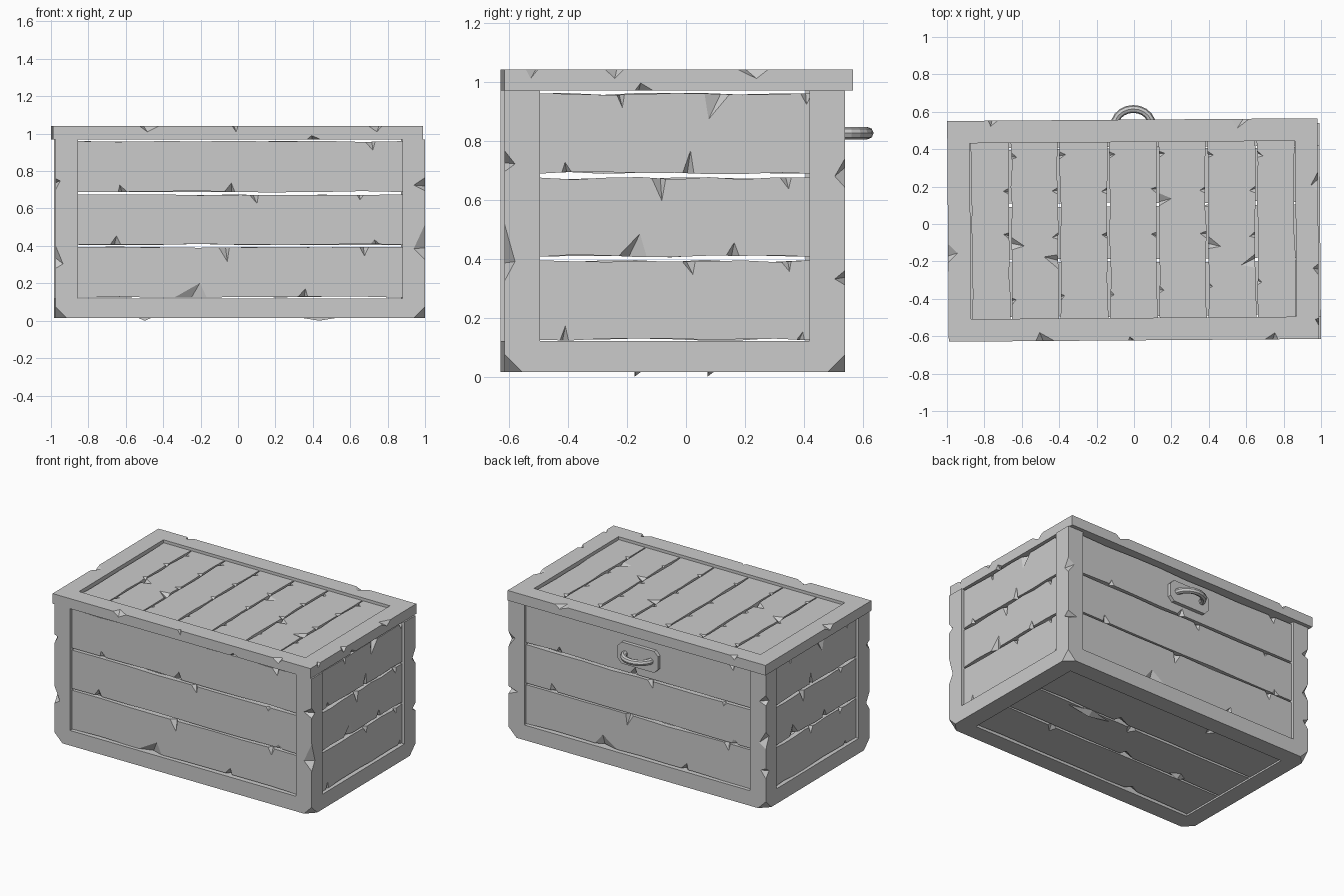
import bpy, bmesh, math, random
from mathutils import Vector, Matrix

random.seed(4)
old = bpy.data.objects.get("Cube")
if old:
    bpy.data.objects.remove(old, do_unlink=True)

wood = bpy.data.materials.new("grey_wood")
wood.use_nodes = True
GREY = (0.6, 0.6, 0.6, 1)
wood.diffuse_color = GREY
wood.node_tree.nodes["Principled BSDF"].inputs["Base Color"].default_value = GREY

X, Y, Z = Vector((1, 0, 0)), Vector((0, 1, 0)), Vector((0, 0, 1))
TILT = 0.0075                      # the whole chest stands slightly turned
B0, B1 = Vector((-0.98, -0.622, 0.015)), Vector((0.995, 0.532, 0.97))
L0, L1 = Vector((-0.995, -0.622, 0.97)), Vector((0.985, 0.558, 1.04))
RIM = 0.12
RECESS = 0.02


def add(name, bm):
    bmesh.ops.recalc_face_normals(bm, faces=bm.faces)
    mesh = bpy.data.meshes.new(name)
    bm.to_mesh(mesh)
    bm.free()
    mesh.materials.append(wood)
    ob = bpy.data.objects.new(name, mesh)
    bpy.context.collection.objects.link(ob)
    ob.rotation_euler.z = TILT
    return ob


def box(name, lo, hi):
    bm = bmesh.new()
    lo, hi = Vector(lo), Vector(hi)
    bmesh.ops.create_cube(bm, size=1, matrix=Matrix.Translation((lo + hi) / 2)
                          @ Matrix.Diagonal((*(hi - lo), 1)))
    return add(name, bm)


def tetra(points, name="cutter"):
    bm = bmesh.new()
    a, b, c, d = [bm.verts.new(p) for p in points]
    for f in ((a, b, c), (a, b, d), (a, c, d), (b, c, d)):
        bm.faces.new(f)
    return add(name, bm)


def chip(p, along, into, out, width, depth, thick):
    """Wedge that nicks the edge running through p."""
    a, b = p - along * width / 2, p + along * width / 2
    c = p + into * depth + along * width * random.uniform(-0.35, 0.35)
    d = p - out * thick + along * width * random.uniform(-0.2, 0.2)
    m = (c + d) / 2
    return tetra([m + (a - m) * 2, m + (b - m) * 2, c + (c - d) * 0.4, d + (d - c) * 0.4])


def corner_cut(corner, out, size):
    """Bevel a box corner; out holds the outward sign on each axis."""
    pts = [corner - axis * s * size for axis, s in zip((X, Y, Z), out)]
    mid = sum(pts, Vector()) / 3
    return tetra([mid + (p - mid) * 4 for p in pts] + [corner + Vector(out) * 0.2])


def carve(ob, cutters):
    for c in cutters:
        mod = ob.modifiers.new("cut", "BOOLEAN")
        mod.operation, mod.solver, mod.object = "DIFFERENCE", "EXACT", c
        c.hide_render = True
    bpy.context.view_layer.update()
    mesh = bpy.data.meshes.new_from_object(
        ob.evaluated_get(bpy.context.evaluated_depsgraph_get()))
    ob.modifiers.clear()
    ob.data = mesh
    for c in cutters:
        bpy.data.objects.remove(c, do_unlink=True)


def plank(name, origin, u, v, u0, u1, v0, v1, chips, thick=0.035):
    """Board with uneven long edges; chips are (place, side, width, depth)."""
    n = u.cross(v)
    steps = 8
    us = [u0 + (u1 - u0) * i / steps for i in range(steps + 1)]
    wob = lambda i: random.uniform(0, 0.009) if 0 < i < steps else 0.002
    line = [(a, v0 + wob(i)) for i, a in enumerate(us)]
    line += [(a, v1 - wob(i)) for i, a in enumerate(us)][::-1]
    bm = bmesh.new()
    face = bm.faces.new([bm.verts.new(origin + u * a + v * b) for a, b in line])
    ext = bmesh.ops.extrude_face_region(bm, geom=[face])
    bmesh.ops.translate(bm, vec=-n * thick,
                        verts=[g for g in ext["geom"] if isinstance(g, bmesh.types.BMVert)])
    ob = add(name, bm)
    carve(ob, [chip(origin + u * a + v * (v1 if s > 0 else v0), u, v * -s, n, w, d,
                    min(0.03, d * 0.6)) for a, s, w, d in chips])


# Body frame: posts and bottom rails left after opening every side
body = box("body_frame", B0, B1)
big = Vector((3, 3, 3))
W0, W1 = B0 + Vector((RIM, RIM, 0.105)), B1 - Vector((RIM, RIM, 0))
cuts = [box("cutter", B0 + Vector((0.06, 0.06, 0.06)), (B1.x - 0.06, B1.y - 0.06, 2)),
        box("cutter", (W0.x, -2, W0.z), (W1.x, 2, 2)),
        box("cutter", (-2, W0.y, W0.z), (2, W1.y, 2)),
        box("cutter", (W0.x, W0.y, -1), (W1.x, W1.y, 2))]
posts = {(1, -1): [(0.42, 0.19, 0.06), (0.73, 0.07, 0.06)],
         (-1, -1): [(0.34, 0.12, 0.04), (0.73, 0.06, 0.025)],
         (1, 1): [(0.69, 0.1, 0.05), (0.335, 0.05, 0.07)],
         (-1, 1): [(0.78, 0.07, 0.05), (0.5, 0.12, 0.05), (0.27, 0.07, 0.04)]}
for (sx, sy), nicks in posts.items():
    edge = Vector((B1.x if sx > 0 else B0.x, B1.y if sy > 0 else B0.y, 0))
    cuts += [chip(edge + Z * z, Z, X * -sx, Y * sy, h, d, 0.035) for z, h, d in nicks]
    cuts.append(corner_cut(edge + Z * B0.z, (sx, sy, -1), 0.06))
carve(body, cuts)

# Wall planks: three boards on each side
long_chips = [[(-0.08, 1, 0.06, 0.08), (0.67, 1, 0.05, 0.05),
               (-0.26, -1, 0.18, 0.08), (0.34, -1, 0.06, 0.05)],
              [(0.08, 1, 0.05, 0.05), (0.65, 1, 0.04, 0.03),
               (-0.66, -1, 0.06, 0.05), (0.73, -1, 0.06, 0.03)],
              [(0.7, 1, 0.06, 0.05), (-0.05, -1, 0.06, 0.05), (-0.62, -1, 0.05, 0.04)]]
short_chips = [[(0, 1, 0.05, 0.05), (0.33, 1, 0.04, 0.04),
                (-0.42, -1, 0.03, 0.05), (0.38, -1, 0.03, 0.03)],
               [(-0.1, 1, 0.05, 0.08), (0.33, 1, 0.04, 0.04),
                (-0.19, -1, 0.1, 0.08), (0.15, -1, 0.05, 0.05)],
               [(0.1, 1, 0.09, 0.09), (-0.23, 1, 0.03, 0.05), (0.4, 1, 0.04, 0.04),
                (0, -1, 0.04, 0.08), (-0.41, -1, 0.04, 0.04)]]
rows = [(0.121, 0.396), (0.404, 0.676), (0.686, 0.962)]
walls = {"front": (Y * (B0.y + RECESS), X, W0.x, W1.x, long_chips),
         "back": (Y * (B1.y - RECESS), -X, -W1.x, -W0.x, long_chips),
         "left": (X * (B1.x - RECESS), Y, W0.y, W1.y, short_chips),
         "right": (X * (B0.x + RECESS), -Y, -W1.y, -W0.y, short_chips)}
for side, (origin, u, u0, u1, chips) in walls.items():
    for i, (z0, z1) in enumerate(rows):
        plank(f"{side}_plank_{i + 1}", origin, u, Z, u0, u1, z0, z1, chips[i])

# Floor planks with two raised splinters
seams = [W0.y, -0.195, 0.105, W1.y]
for i in range(3):
    plank(f"floor_plank_{i + 1}", Z * (B0.z + 0.012), X, -Y, W0.x, W1.x,
          -seams[i + 1] + 0.004, -seams[i] - 0.004,
          [(-0.4 + i * 0.3, 1, 0.12, 0.05), (0.5 - i * 0.4, -1, 0.08, 0.06)])
for i, (x0, x1, y) in enumerate([(-0.57, -0.43, -0.17), (0.25, 0.62, 0.07)]):
    tetra([(x0, y, 0.03), (x1, y, 0.03), ((x0 + x1) / 2, y + 0.04, 0.03),
           ((x0 + x1) / 2, y, 0)], f"floor_splinter_{i + 1}")

# Lid frame
lid = box("lid_frame", L0, L1)
P0, P1 = L0 + Vector((RIM, RIM, 0)), L1 - Vector((RIM, RIM, 0))
cuts = [box("cutter", (P0.x, P0.y, 0), (P1.x, P1.y, 2))]
for x, w, d in [(-0.48, 0.1, 0.045), (-0.02, 0.03, 0.02), (0.73, 0.07, 0.035)]:
    cuts.append(chip(Vector((x, L0.y, L1.z)), X, Y, Z, w, d, 0.03))
for x, w, d in [(-0.75, 0.05, 0.03), (0.57, 0.1, 0.05)]:
    cuts.append(chip(Vector((x, L1.y, L1.z)), X, -Y, Z, w, d, 0.025))
for y, w, d in [(0.22, 0.1, 0.04), (-0.25, 0.06, 0.03), (-0.53, 0.04, 0.02)]:
    cuts.append(chip(Vector((L1.x, y, L1.z)), Y, -X, Z, w, d, 0.03))
cuts.append(chip(Vector((L0.x, -0.15, L1.z)), Y, X, Z, 0.1, 0.05, 0.03))
cuts.append(chip(Vector((L1.x, -0.15, L0.z)), Y, -X, -Z, 0.06, 0.03, 0.025))
cuts.append(chip(Vector((0.4, L0.y, L0.z)), X, Y, -Z, 0.07, 0.03, 0.02))
carve(lid, cuts)

# Lid planks: seven boards; chips sit at (y, side, width, depth), side +1 facing -x
seams = [P0.x, -0.66, -0.4, -0.135, 0.13, 0.39, 0.655, P1.x]
big_right, big_left = {4: 0.13, 5: -0.1, 1: -0.1}, {2: -0.2, 6: -0.2}
for i in range(7):
    chips = []
    if i > 0:
        chips += [(0.37, 1, 0.04, 0.035), (-0.43 + 0.02 * i, 1, 0.04, 0.025)]
        if i in big_right:
            chips.append((big_right[i], 1, 0.07, 0.07))
    if i < 6:
        chips += [(0.18, -1, 0.04, 0.035), (-0.06, -1, 0.04, 0.035)]
        if i + 1 in big_left:
            chips.append((big_left[i + 1], -1, 0.08, 0.08))
    plank(f"lid_plank_{i + 1}", Z * (L1.z - RECESS), Y, -X, P0.y, P1.y,
          -seams[i + 1] + 0.002, -seams[i] - 0.002, chips)

# Handle plate with clipped corners
w, h, c, zc = 0.155, 0.075, 0.03, 0.825
bm = bmesh.new()
outline = [(w, h - c), (w - c, h), (c - w, h), (-w, h - c),
           (-w, c - h), (c - w, -h), (w - c, -h), (w, c - h)]
base = B1.y - RECESS - 0.002
face = bm.faces.new([bm.verts.new((x, base, zc + z)) for x, z in outline])
ext = bmesh.ops.extrude_face_region(bm, geom=[face])
bmesh.ops.translate(bm, vec=Y * 0.027,
                    verts=[g for g in ext["geom"] if isinstance(g, bmesh.types.BMVert)])
add("handle_plate", bm)

# Curved pull handle: eight-sided bar swept along an arc
bm = bmesh.new()
rings = []
for i in range(11):
    t = math.pi * i / 10
    centre = Vector((0.1 * math.cos(t), 0.528 + 0.087 * math.sin(t), zc))
    out = Vector((math.cos(t), math.sin(t), 0))
    rings.append([bm.verts.new(centre + 0.021 * (out * math.cos(k * math.pi / 4)
                                                 + Z * math.sin(k * math.pi / 4)))
                  for k in range(8)])
for r, s in zip(rings, rings[1:]):
    for k in range(8):
        bm.faces.new((r[k], r[k - 1], s[k - 1], s[k]))
bm.faces.new(rings[0])
bm.faces.new(rings[-1])
add("handle", bm)
